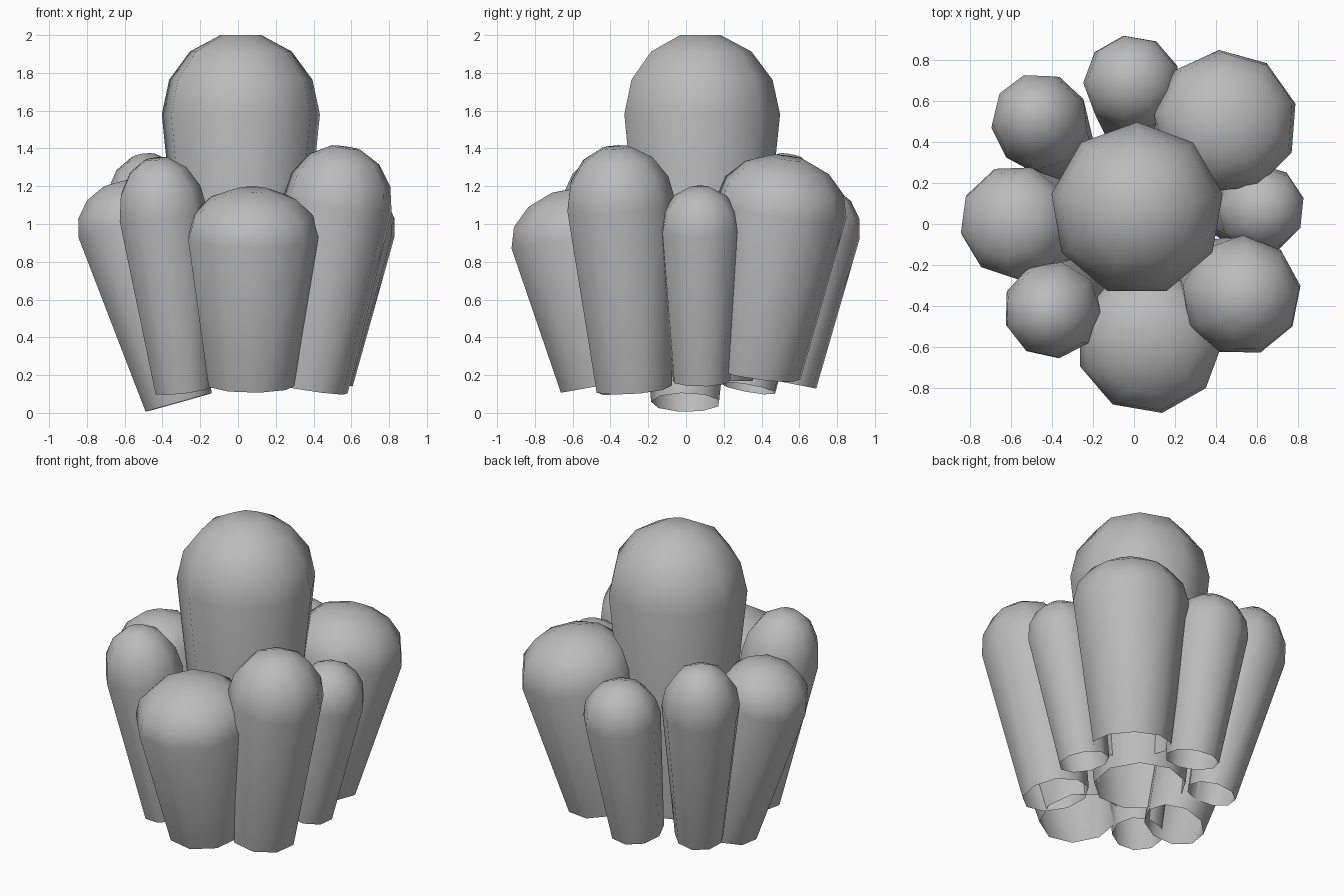
import bpy, bmesh, math
from mathutils import Vector

if "Cube" in bpy.data.objects:
    bpy.data.objects.remove(bpy.data.objects["Cube"])

SIDES = 9
stone = bpy.data.materials.new("grey stone")
stone.diffuse_color = (0.5, 0.5, 0.5, 1)
stone.use_nodes = True
stone.node_tree.nodes["Principled BSDF"].inputs["Base Color"].default_value = stone.diffuse_color


def column(name, base, shoulder, r_base, r_top, dome, phase):
    """Leaning tapered tube, open below, with a faceted dome on top."""
    base, shoulder = Vector(base), Vector(shoulder)
    axis = shoulder - base
    turn = Vector((0, 0, 1)).rotation_difference(axis.normalized())
    length = axis.length
    profile = [(r_base, 0)]
    for a in (0, 25, 50, 75):
        a = math.radians(a)
        profile.append((r_top * math.cos(a), length + dome * math.sin(a)))
    bm = bmesh.new()
    rings = []
    for r, h in profile:
        ring = []
        for i in range(SIDES):
            t = math.radians(phase) + math.tau * i / SIDES
            p = Vector((r * math.cos(t), r * math.sin(t), h))
            ring.append(bm.verts.new(base + turn @ p))
        rings.append(ring)
    for lo, hi in zip(rings, rings[1:]):
        for i in range(SIDES):
            j = (i + 1) % SIDES
            bm.faces.new((lo[i], lo[j], hi[j], hi[i]))
    bm.faces.new(rings[-1])
    for f in bm.faces:
        f.smooth = True
    me = bpy.data.meshes.new(name)
    bm.to_mesh(me)
    bm.free()
    me.materials.append(stone)
    bpy.context.collection.objects.link(bpy.data.objects.new(name, me))


# tall upright middle column
column("centre_column", (0.015, 0.073, 0.17), (0.015, 0.073, 1.58), 0.28, 0.425, 0.435, 10)
# ring of shorter columns leaning outwards
column("front_column", (0.07, -0.43, 0.15), (0.075, -0.575, 0.935), 0.24, 0.36, 0.26, 0)
column("front_left_column", (-0.29, -0.31, 0.12), (-0.40, -0.42, 1.05), 0.155, 0.24, 0.31, -2)
column("left_column", (-0.315, 0.0, 0.055), (-0.58, 0.01, 1.0), 0.185, 0.28, 0.235, 32)
column("back_left_column", (-0.33, 0.33, 0.13), (-0.46, 0.50, 1.07), 0.15, 0.24, 0.31, 27)
column("back_column", (-0.01, 0.53, 0.16), (-0.01, 0.69, 0.97), 0.165, 0.238, 0.24, 20)
column("back_right_column", (0.33, 0.37, 0.21), (0.45, 0.50, 1.08), 0.24, 0.355, 0.285, 15)
column("right_column", (0.46, 0.08, 0.17), (0.62, 0.075, 0.97), 0.155, 0.218, 0.235, 14)
column("front_right_column", (0.38, -0.28, 0.13), (0.525, -0.35, 1.10), 0.205, 0.295, 0.32, 9)
